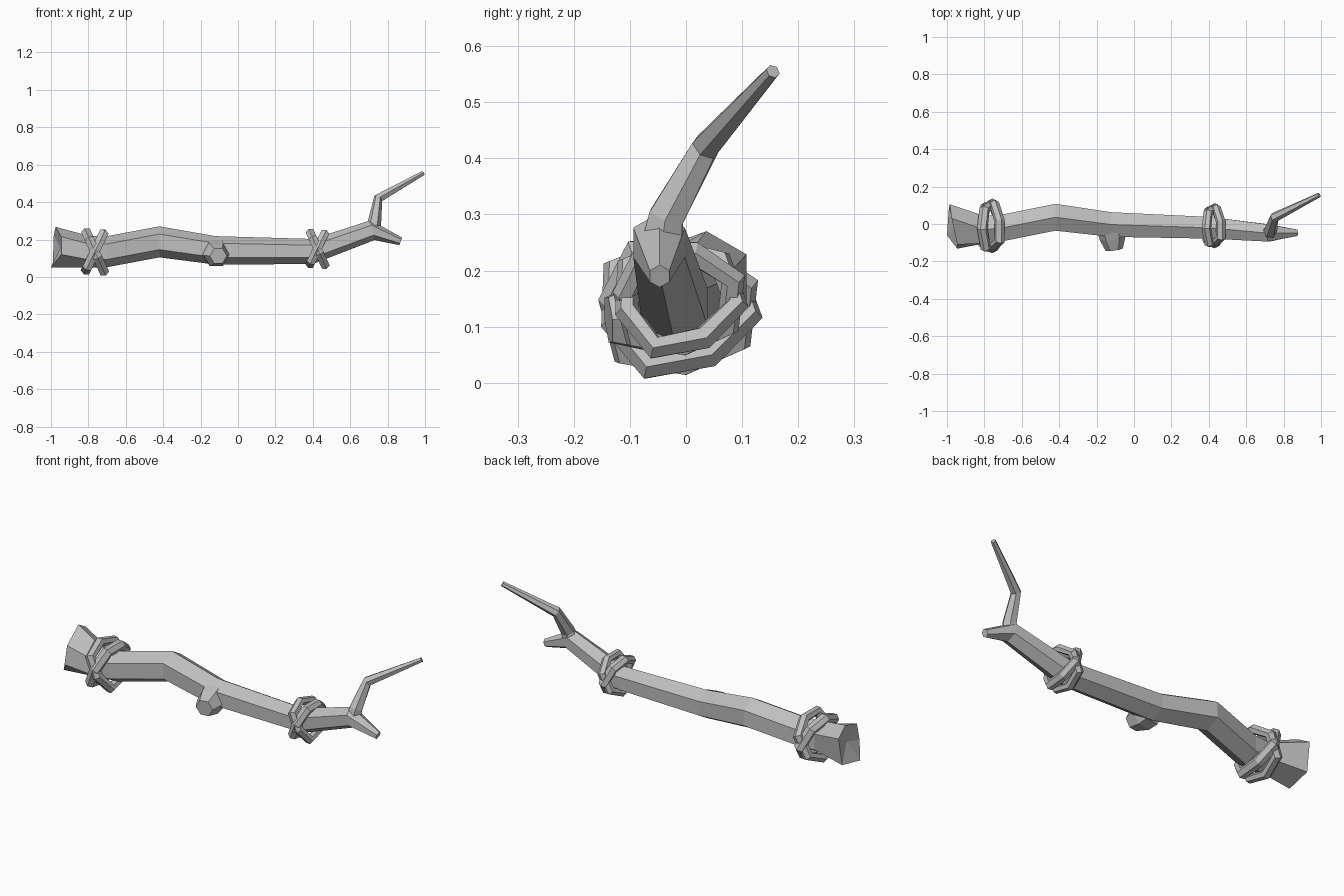
import bpy, bmesh, math
from mathutils import Vector

if "Cube" in bpy.data.objects:
    bpy.data.objects.remove(bpy.data.objects["Cube"])

grey = bpy.data.materials.new("plain grey")
grey.diffuse_color = (0.52, 0.52, 0.52, 1)
grey.use_nodes = True
grey.node_tree.nodes["Principled BSDF"].inputs["Base Color"].default_value = grey.diffuse_color


def finish(name, bm):
    bmesh.ops.recalc_face_normals(bm, faces=bm.faces)
    me = bpy.data.meshes.new(name)
    bm.to_mesh(me)
    bm.free()
    me.materials.append(grey)
    ob = bpy.data.objects.new(name, me)
    bpy.context.collection.objects.link(ob)
    return ob


def bridge(bm, rings, closed=False):
    n = len(rings[0])
    m = len(rings)
    for i in range(m if closed else m - 1):
        a, b = rings[i], rings[(i + 1) % m]
        for j in range(n):
            k = (j + 1) % n
            bm.faces.new((a[j], a[k], b[k], b[j]))


def tube(name, points, radii, ref, n=6):
    """Tapered faceted limb through the given points, capped at both ends."""
    bm = bmesh.new()
    pts = [Vector(p) for p in points]
    rings = []
    for i, p in enumerate(pts):
        t = (pts[min(i + 1, len(pts) - 1)] - pts[max(i - 1, 0)]).normalized()
        u = (Vector(ref) - t * t.dot(Vector(ref))).normalized()
        v = t.cross(u)
        rings.append([bm.verts.new(p + radii[i] * (u * math.cos(2 * math.pi * j / n)
                      + v * math.sin(2 * math.pi * j / n))) for j in range(n)])
    bridge(bm, rings)
    bm.faces.new(rings[0])
    bm.faces.new(rings[-1])
    return finish(name, bm)


# Main branch: pointed-top hexagons along x, (x, y, z, radius, lean in x)
stations = [(-0.80, -0.03, 0.135, 0.085, 0), (-0.70, -0.02, 0.135, 0.083, 0),
            (-0.42, 0.036, 0.1875, 0.083, 0), (-0.12, -0.003, 0.142, 0.076, 0),
            (0.40, -0.02, 0.136, 0.067, 0), (0.72, -0.048, 0.25, 0.053, -0.01),
            (0.87, -0.047, 0.19, 0.02, 0.008)]
bm = bmesh.new()
# Ragged broken end, six points from the upper back round over the top
end = [(-0.985, 0.105, 0.225), (-0.975, 0.03, 0.268), (-0.945, -0.11, 0.215),
       (-0.945, -0.132, 0.12), (-1.0, -0.06, 0.05), (-0.99, 0.08, 0.075)]
rings = [[bm.verts.new(p) for p in end]]
for x, y, z, r, lean in stations:
    ring = []
    for k in range(6):
        a = math.radians(30 + 60 * k)
        ring.append(bm.verts.new((x + lean * math.sin(a), y + r * math.cos(a), z + r * math.sin(a))))
    rings.append(ring)
bridge(bm, rings)
bm.faces.new(rings[-1])
hollow = bm.verts.new((-0.95, -0.015, 0.155))
for k in range(6):
    bm.faces.new((rings[0][k], rings[0][(k + 1) % 6], hollow))
finish("main_branch", bm)

# Thin bent twig and the short broken stub
tube("twig", [(0.715, -0.045, 0.23), (0.73, -0.035, 0.295), (0.75, 0.035, 0.42), (0.99, 0.155, 0.555)],
     [0.045, 0.036, 0.027, 0.013], (1, 0, 0))
tube("stub", [(-0.12, -0.03, 0.13), (-0.115, -0.075, 0.118), (-0.105, -0.138, 0.112)],
     [0.075, 0.07, 0.046], (1, 0, 0))


def binding(name, centre, ry, rz, slope, phase, thick, n=7):
    """Slanted faceted loop of binding around the branch."""
    bm = bmesh.new()
    rings = []
    for i in range(n):
        a = phase + 2 * math.pi * i / n
        wob = 1 + 0.07 * math.cos(3 * i + phase)
        rad = Vector((slope * rz * math.sin(a), ry * math.cos(a), rz * math.sin(a))) * wob
        p = Vector(centre) + rad
        out = rad.normalized()
        side = Vector((1, 0, -slope)).normalized()
        rings.append([bm.verts.new(p + thick * (out * math.cos(math.pi / 3 * j) * 0.85
                      + side * math.sin(math.pi / 3 * j))) for j in range(6)])
    bridge(bm, rings, True)
    finish(name, bm)


# Two crossed loops at each binding
for label, c, ry, rz, th in (("left", (-0.765, -0.018, 0.136), 0.123, 0.108, 0.029),
                             ("right", (0.425, -0.016, 0.152), 0.1, 0.09, 0.026)):
    binding(label + "_binding_a", c, ry, rz, 0.48, 0.35, th)
    binding(label + "_binding_b", c, ry, rz, -0.45, 0.75, th)
